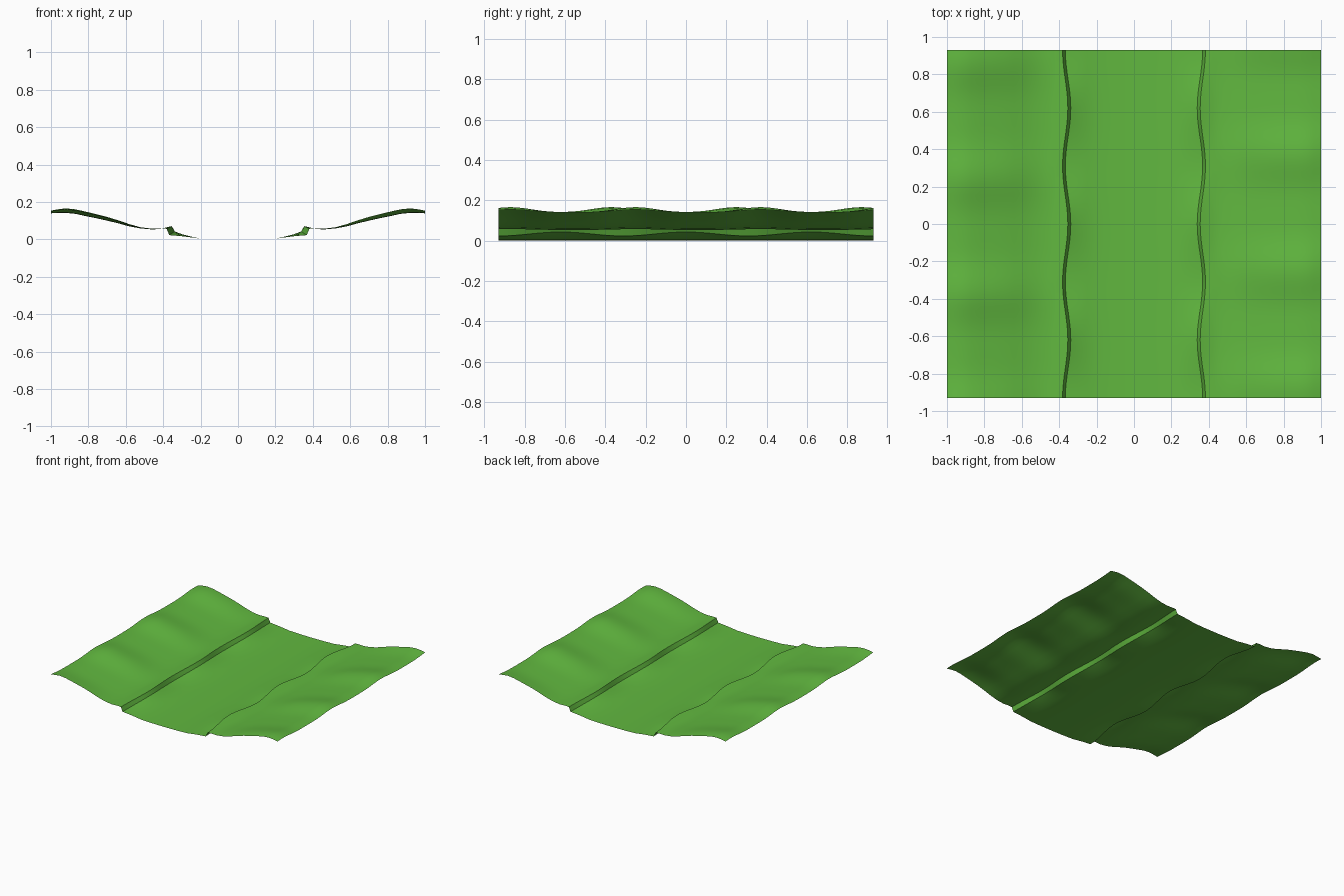
import bpy, bmesh
from math import cos, pi

if "Cube" in bpy.data.objects:
    bpy.data.objects.remove(bpy.data.objects["Cube"])

HALF_Y = 0.93            # three repeats of one tile along y
K = 2 * pi / 0.62
ROWS = 60

green = bpy.data.materials.new("grass_green")
green.diffuse_color = (0.12, 0.48, 0.05, 1)
green.use_nodes = True
green.node_tree.nodes["Principled BSDF"].inputs["Base Color"].default_value = green.diffuse_color


def bend(y):
    """1 where the channel is narrow, 0 where it is wide."""
    return 0.5 + 0.5 * cos(K * y)


def foot(y):
    b = bend(y)
    return 0.367 - 0.029 * b, 0.023 + 0.020 * b


def lip(y):
    b = bend(y)
    return 0.382 - 0.028 * b, 0.057 + 0.014 * b


def roll(y):
    """Bumps along the bank, with a small shoulder between them."""
    return cos(K * (y + 0.25)) + 0.25 * cos(2 * K * (y + 0.25))


def bed_section(y):
    # half section on each side, joined at the middle
    def half(y):
        fx, fz = foot(y)
        return [(0.1, 0.001), (0.2, 0.004), (0.25, 0.011 + 0.004 * bend(y)),
                (0.30, 0.017 + 0.011 * bend(y)), (fx, fz)]
    left = [(-x, z) for x, z in reversed(half(-y))]
    return left + [(0, 0)] + half(y)


# x, mean height, bump size
BANK = [(0.42, 0.057, 0.002), (0.46, 0.055, 0.002), (0.52, 0.061, 0.003),
        (0.58, 0.074, 0.006), (0.64, 0.092, 0.008), (0.70, 0.108, 0.010),
        (0.76, 0.122, 0.011), (0.82, 0.135, 0.012), (0.87, 0.146, 0.012),
        (0.92, 0.151, 0.012), (0.96, 0.149, 0.010), (1.00, 0.145, 0.007)]


def bank_section(y):
    return [foot(y), lip(y)] + [(x, z + a * roll(y)) for x, z, a in BANK]


def sheet(name, section, turn=1):
    """Sweep a changing section along y; turn=-1 rotates it half a turn."""
    bm = bmesh.new()
    rows = []
    for j in range(ROWS + 1):
        y = -HALF_Y + 2 * HALF_Y * j / ROWS
        rows.append([bm.verts.new((turn * x, turn * y, z)) for x, z in section(y)])
    for a, b in zip(rows, rows[1:]):
        for i in range(len(a) - 1):
            bm.faces.new((a[i], a[i + 1], b[i + 1], b[i]))
    mesh = bpy.data.meshes.new(name)
    bm.to_mesh(mesh)
    bm.free()
    mesh.materials.append(green)
    ob = bpy.data.objects.new(name, mesh)
    bpy.context.collection.objects.link(ob)
    bpy.context.view_layer.objects.active = ob
    ob.select_set(True)
    bpy.ops.object.shade_smooth_by_angle(angle=pi / 6)
    ob.select_set(False)


# Channel floor and the two banks with their step walls
sheet("channel_floor", bed_section)
sheet("bank_right", bank_section)
sheet("bank_left", bank_section, turn=-1)
